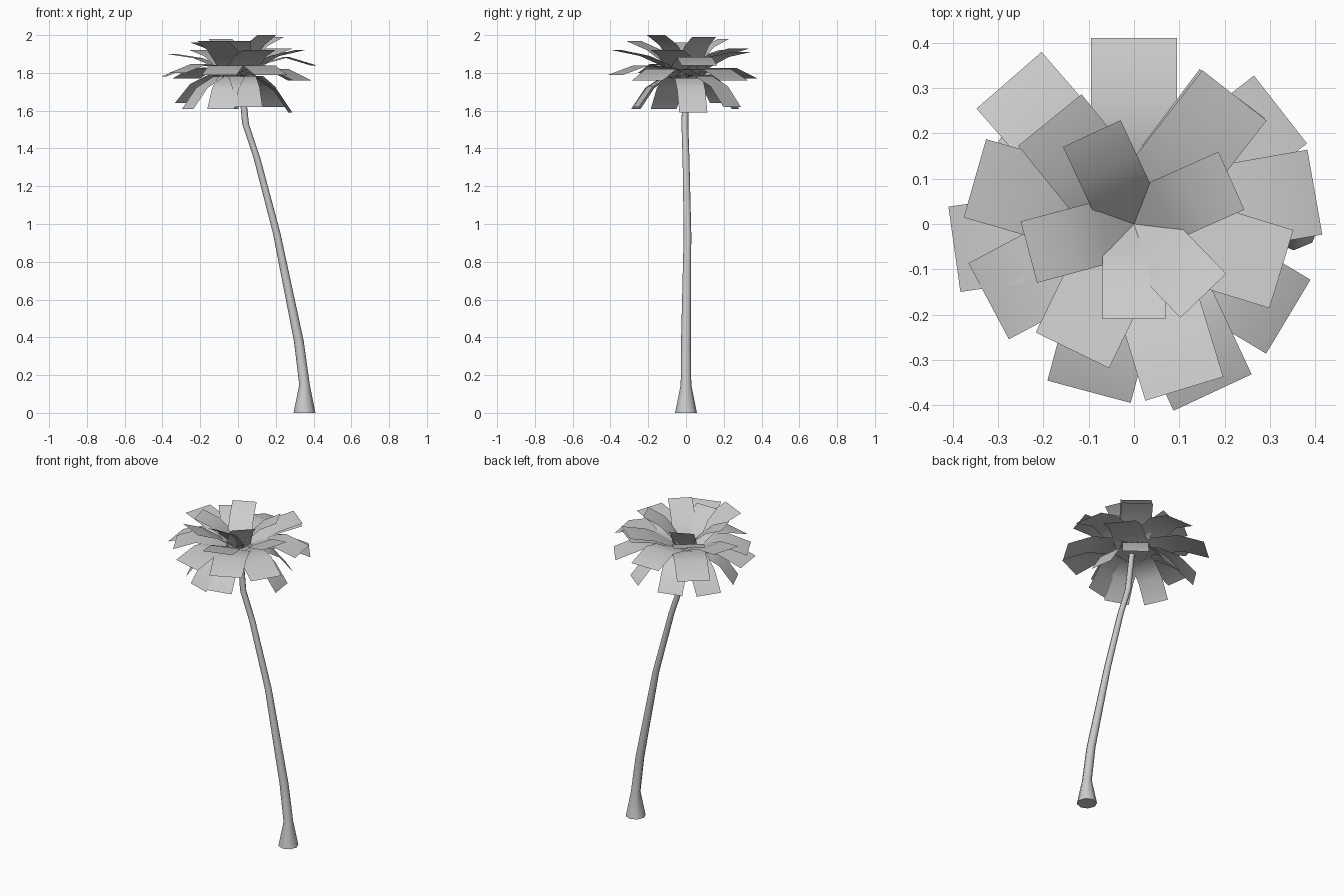
import bpy
import bmesh
from math import cos, sin, radians, pi
from mathutils import Vector, Matrix

cube = bpy.data.objects.get("Cube")
if cube:
    bpy.data.objects.remove(cube, do_unlink=True)

# One plain grey for the whole tree
GREY = (0.6, 0.6, 0.6, 1)
grey = bpy.data.materials.new("plain_grey")
grey.use_nodes = True
grey.diffuse_color = GREY
for node in grey.node_tree.nodes:
    if node.type == "BSDF_PRINCIPLED":
        node.inputs["Base Color"].default_value = GREY


def finish(bm, name):
    """Turn a bmesh into a smooth shaded object with the grey material."""
    mesh = bpy.data.meshes.new(name)
    bm.to_mesh(mesh)
    bm.free()
    mesh.materials.append(grey)
    obj = bpy.data.objects.new(name, mesh)
    bpy.context.collection.objects.link(obj)
    bpy.ops.object.select_all(action="DESELECT")
    obj.select_set(True)
    bpy.context.view_layer.objects.active = obj
    bpy.ops.object.shade_smooth_by_angle(angle=radians(50))
    return obj


def make_trunk(path, sides=8):
    """Loft level rings through (x, y, z, radius) stations and cap both ends."""
    bm = bmesh.new()
    rings = []
    for x, y, z, radius in path:
        turns = [2 * pi * i / sides for i in range(sides)]
        rings.append([bm.verts.new((x + radius * cos(t), y + radius * sin(t), z))
                      for t in turns])
    for low, high in zip(rings, rings[1:]):
        for i in range(sides):
            j = (i + 1) % sides
            bm.faces.new((low[i], low[j], high[j], high[i]))
    bm.faces.new(rings[0][::-1])
    bm.faces.new(rings[-1])
    return finish(bm, "trunk")


def make_frond(name, profile, width, angle, reach, lift):
    """A bent rectangular card; lift raises it progressively towards the tip."""
    bm = bmesh.new()
    length = profile[-1][0]
    turn = Matrix.Rotation(radians(angle), 3, "Z")
    rows = []
    for distance, z in profile:
        share = distance / length
        rows.append([bm.verts.new(turn @ Vector((share * reach, side * width / 2,
                                                 z + lift * share)))
                     for side in (-1, 1)])
    for near, far in zip(rows, rows[1:]):
        bm.faces.new((near[0], far[0], far[1], near[1]))
    return finish(bm, name)


# Leaning trunk with a flared foot
make_trunk([(0.352, 0, 0, 0.058), (0.352, 0, 0.15, 0.028), (0.322, 0, 0.38, 0.026),
            (0.205, 0.008, 0.95, 0.02), (0.1, 0, 1.35, 0.018),
            (0.04, -0.006, 1.53, 0.018), (0.015, 0, 1.78, 0.016)])

# Crown tiers: profile (distance, height), card width, then (angle, reach, lift) of each frond
tiers = {
    "top_frond": (
        [(0, 1.78), (0.06, 1.86), (0.13, 1.93), (0.22, 1.97)], 0.14,
        [(24, 0.235, 0.02), (115, 0.22, 0.01), (195, 0.24, -0.01),
         (270, 0.21, 0), (314, 0.22, 0.03)]),
    "upper_frond": (
        [(0, 1.78), (0.09, 1.84), (0.18, 1.89), (0.3, 1.92)], 0.18,
        [(129, 0.295, 0), (244, 0.31, 0.05), (343, 0.34, 0), (52, 0.36, 0.01),
         (53, 0.36, -0.01), (164, 0.365, -0.02), (287, 0.38, 0)]),
    "level_frond": (
        [(0, 1.78), (0.12, 1.85), (0.25, 1.89), (0.39, 1.85)], 0.19,
        [(10, 0.405, -0.01), (90, 0.41, -0.03)]),
    "drooping_frond": (
        [(0, 1.78), (0.12, 1.83), (0.25, 1.84), (0.39, 1.79)], 0.19,
        [(38, 0.41, -0.03), (131, 0.42, -0.02), (188, 0.4, -0.01),
         (208, 0.363, 0.01), (255, 0.383, 0), (295, 0.41, 0), (329, 0.397, -0.03)]),
    "hanging_frond": (
        [(0, 1.77), (0.11, 1.78), (0.21, 1.72), (0.29, 1.61)], 0.15,
        [(8, 0.28, -0.02), (52, 0.31, 0.01), (105, 0.27, 0), (147, 0.35, 0.03),
         (204, 0.29, 0), (251, 0.28, 0), (282, 0.27, 0.01)]),
}
for tier, (profile, width, fronds) in tiers.items():
    for number, (angle, reach, lift) in enumerate(fronds, 1):
        make_frond(f"{tier}_{number}", profile, width, angle, reach, lift)
